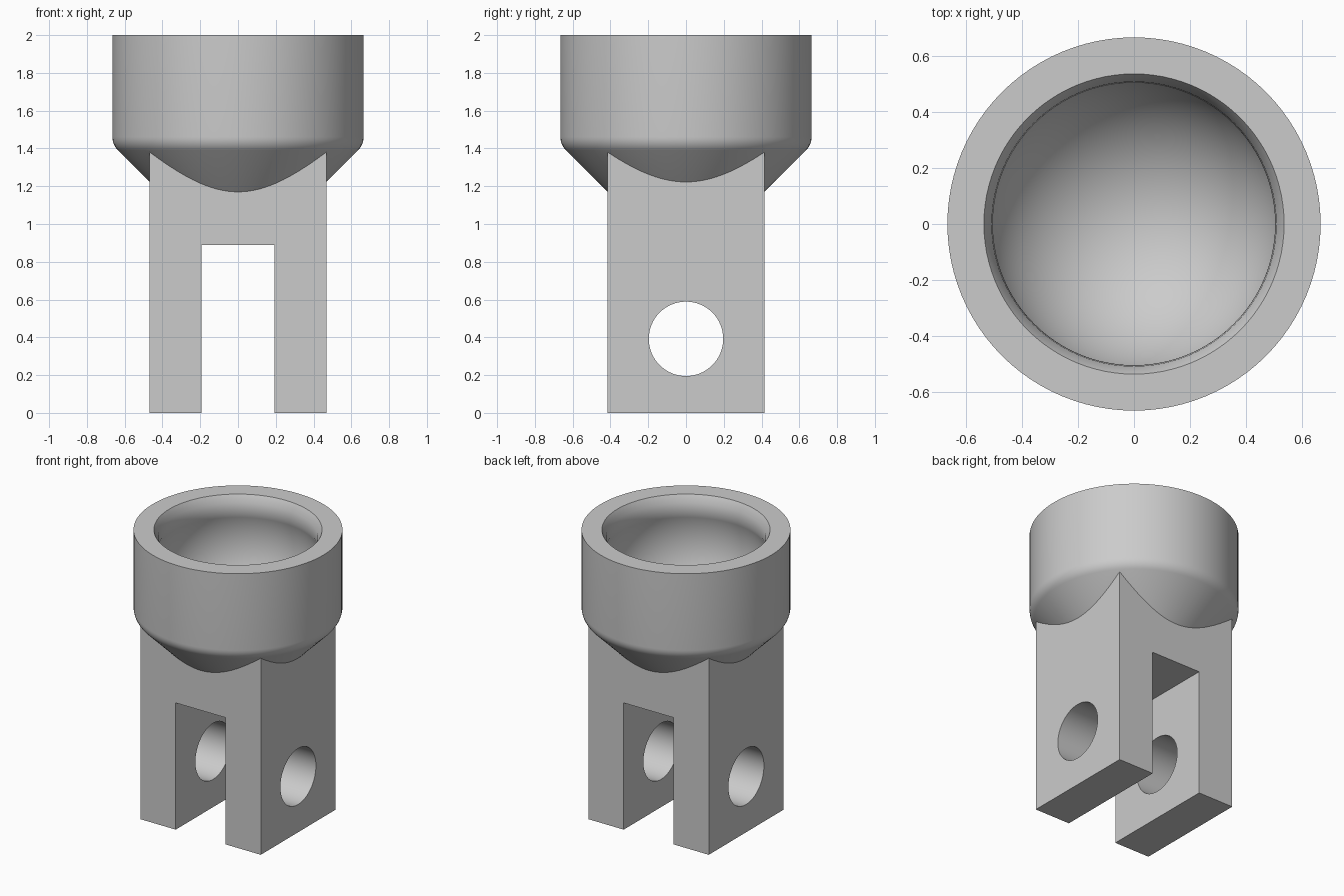
import bpy, bmesh, math

cube = bpy.data.objects.get("Cube")
if cube:
    bpy.data.objects.remove(cube, do_unlink=True)

SEGMENTS = 96
BALL_Z, BALL_R = 1.695, 0.535
OUTER_R = 0.665

grey = bpy.data.materials.new("plain grey")
grey.use_nodes = True
colour = (0.6, 0.6, 0.6, 1)
grey.diffuse_color = colour
grey.node_tree.nodes["Principled BSDF"].inputs["Base Color"].default_value = colour


def lathe(name, profile):
    """Spin a profile of (radius, z) points, ending on the axis, into a solid."""
    bm = bmesh.new()
    verts = [bm.verts.new((r, 0, z)) for r, z in profile]
    edges = [bm.edges.new(pair) for pair in zip(verts, verts[1:])]
    bmesh.ops.spin(bm, geom=verts + edges, cent=(0, 0, 0), axis=(0, 0, 1),
                   angle=math.tau, steps=SEGMENTS)
    bmesh.ops.remove_doubles(bm, verts=bm.verts, dist=1e-4)
    bmesh.ops.recalc_face_normals(bm, faces=bm.faces)
    mesh = bpy.data.meshes.new(name)
    bm.to_mesh(mesh)
    bm.free()
    obj = bpy.data.objects.new(name, mesh)
    bpy.context.collection.objects.link(obj)
    mesh.materials.append(grey)
    return obj


def block(name, size, z_low):
    bpy.ops.mesh.primitive_cube_add(size=1, location=(0, 0, z_low + size[2] / 2))
    obj = bpy.context.object
    obj.name, obj.scale = name, size
    obj.data.materials.append(grey)
    return obj


def combine(body, tool, operation):
    mod = body.modifiers.new(operation, 'BOOLEAN')
    mod.object, mod.operation, mod.solver = tool, operation, 'EXACT'
    tool.hide_render = True
    bpy.ops.object.select_all(action='DESELECT')
    bpy.context.view_layer.objects.active = body
    body.select_set(True)
    bpy.ops.object.modifier_apply(modifier=mod.name)
    bpy.data.objects.remove(tool, do_unlink=True)


def arc(radius, cz, cr, start, end, steps):
    """Points of a circular arc, angles in degrees above the horizontal."""
    angles = [math.radians(start + (end - start) * i / steps) for i in range(steps + 1)]
    return [(cr + radius * math.cos(a), cz + radius * math.sin(a)) for a in angles]


# Cup: straight wall, rounded shoulder, 45 degree underside
FILLET = 0.1
shoulder_z = 1.42 + FILLET * math.tan(math.pi / 8)
shoulder = arc(FILLET, shoulder_z, OUTER_R - FILLET, 0, -45, 6)
socket = lathe("ball_socket_clevis",
               [(0, 2), (OUTER_R, 2)] + shoulder + [(0.3, 1.055), (0, 1.055)])

# Forked stem joined beneath the cup
combine(socket, block("stem", (0.935, 0.83, 1.4), 0), 'UNION')

# Spherical seat with a flared mouth
neck = math.degrees(math.acos(0.503 / BALL_R))
seat = arc(BALL_R, BALL_Z, 0, neck, -90, 32)
seat[-1] = (0, BALL_Z - BALL_R)
cavity = lathe("cavity", [(0, 2.1), (0.57, 2.1), (0.535, 2.0), (0.507, 1.95)] + seat)
combine(socket, cavity, 'DIFFERENCE')

# Slot between the fork arms
combine(socket, block("slot", (0.386, 2, 1.39), -0.5), 'DIFFERENCE')

# Pin hole through both arms
bpy.ops.mesh.primitive_cylinder_add(vertices=64, radius=0.197, depth=2,
                                    location=(0, 0, 0.392),
                                    rotation=(0, math.pi / 2, 0))
combine(socket, bpy.context.object, 'DIFFERENCE')

# One material slot, smooth curves with crisp edges
socket.data.materials.clear()
socket.data.materials.append(grey)
socket.select_set(True)
bpy.context.view_layer.objects.active = socket
bpy.ops.object.shade_smooth_by_angle(angle=math.radians(30))
